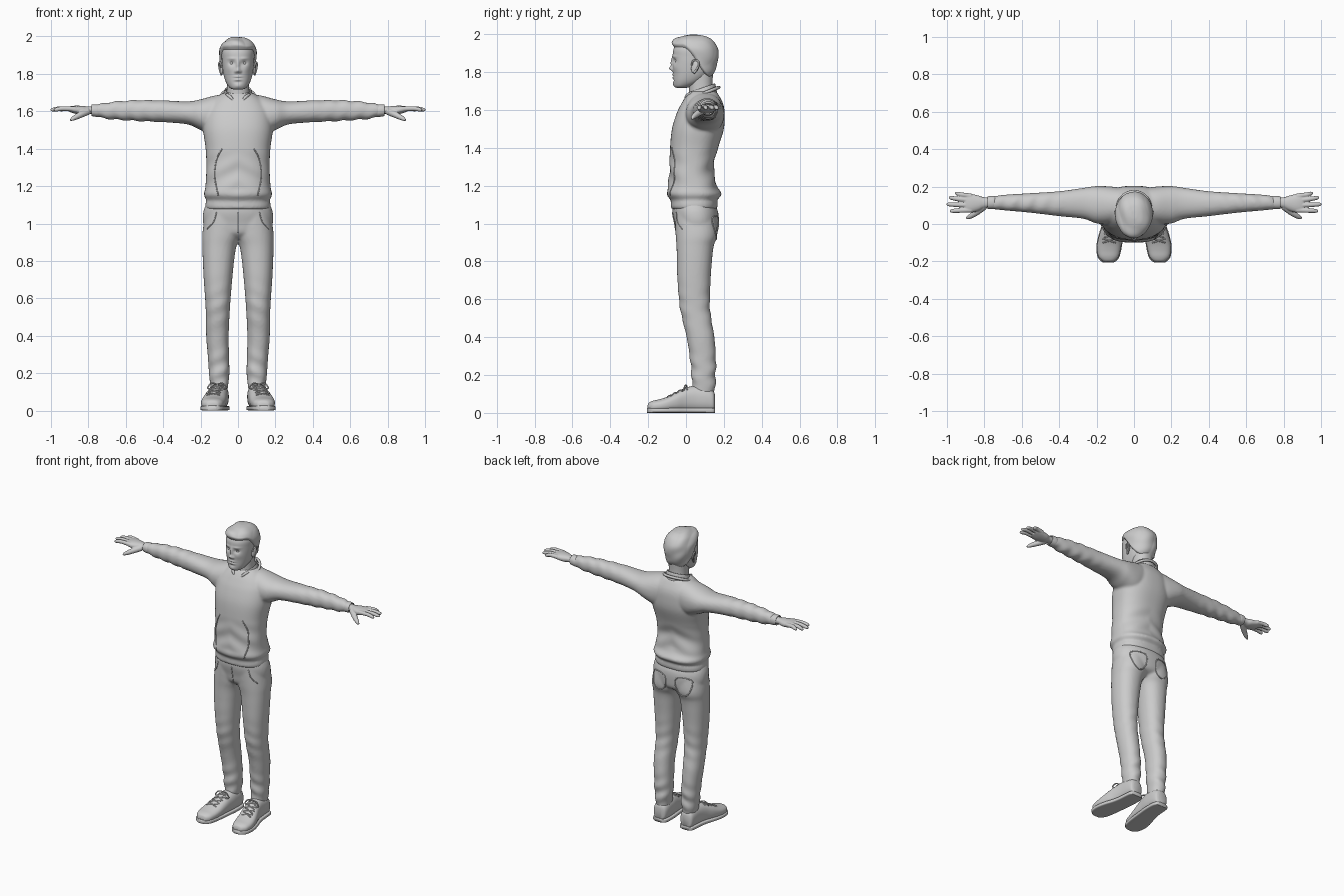
import bpy, bmesh
from math import sin, cos, pi, exp, copysign
from mathutils import Vector
from mathutils.bvhtree import BVHTree


def spline(pts, steps, closed=False):
    """Catmull-Rom interpolation of equal-length tuples."""
    n, out = len(pts), []
    get = (lambda i: pts[i % n]) if closed else (lambda i: pts[max(0, min(n - 1, i))])
    for i in range(n if closed else n - 1):
        q = [get(i + k) for k in (-1, 0, 1, 2)]
        for s in range(steps):
            t = s / steps
            out.append(tuple(0.5 * (2 * b + (c - a) * t + (2 * a - 5 * b + 4 * c - d) * t * t
                                    + (3 * b - a - 3 * c + d) * t ** 3) for a, b, c, d in zip(*q)))
    return out if closed else out + [tuple(pts[-1])]


def skin(bm, rings, closed=False):
    vs = [[bm.verts.new(c) for c in r] for r in rings]
    n = len(vs[0])
    for a, b in zip(vs, vs[1:] + vs[:1] if closed else vs[1:]):
        for i in range(n):
            bm.faces.new((a[i], a[(i + 1) % n], b[(i + 1) % n], b[i]))
    if not closed:
        bm.faces.new(vs[0][::-1])
        bm.faces.new(vs[-1])


def loft(bm, axis, secs, p=2.2, n=48, steps=6):
    """Superellipse sections (t, a0, a1, b0, b1) stacked along an axis."""
    def sp(v):
        return copysign(abs(v) ** (2 / p), v)
    rings = []
    for t, a0, a1, b0, b1 in spline(secs, steps):
        ring = []
        for i in range(n):
            g = 2 * pi * i / n
            u = (a0 + a1) / 2 + (a1 - a0) / 2 * sp(cos(g))
            v = (b0 + b1) / 2 + (b1 - b0) / 2 * sp(sin(g))
            ring.append({'x': (t, u, v), 'y': (u, t, v), 'z': (u, v, t)}[axis])
        rings.append(ring)
    skin(bm, rings)


def tube(bm, pts, r, n=8, steps=5, closed=False):
    """Round tube through points; r is one radius or one per point."""
    rs = r if isinstance(r, (list, tuple)) else [r] * len(pts)
    path = spline([tuple(p) + (q,) for p, q in zip(pts, rs)], steps, closed)
    P, rings, nor = [Vector(q[:3]) for q in path], [], None
    for i, c in enumerate(P):
        a, b = (P[i - 1], P[(i + 1) % len(P)]) if closed else (P[max(i - 1, 0)], P[min(i + 1, len(P) - 1)])
        t = (b - a).normalized()
        nor = nor or t.orthogonal()
        nor = (nor - t * nor.dot(t)).normalized()
        bi = t.cross(nor)
        rings.append([c + path[i][3] * (nor * cos(2 * pi * k / n) + bi * sin(2 * pi * k / n)) for k in range(n)])
    skin(bm, rings, closed)


def mirror(bm):
    d = bmesh.ops.duplicate(bm, geom=bm.verts[:] + bm.edges[:] + bm.faces[:])
    for v in d['geom']:
        if isinstance(v, bmesh.types.BMVert):
            v.co.x *= -1


def finish(name, bm, voxel=0, smooth=0):
    bmesh.ops.recalc_face_normals(bm, faces=bm.faces[:])
    for f in bm.faces:
        f.smooth = True
    me = bpy.data.meshes.new(name)
    bm.to_mesh(me)
    bm.free()
    ob = bpy.data.objects.new(name, me)
    bpy.context.collection.objects.link(ob)
    if voxel:
        m = ob.modifiers.new("blend", 'REMESH')
        m.mode, m.voxel_size, m.use_smooth_shade = 'VOXEL', voxel, True
        s = ob.modifiers.new("soften", 'SMOOTH')
        s.factor, s.iterations = 0.5, smooth
    bpy.context.view_layer.update()
    return ob


def seam(bm, target, pts, d, r, closed=False):
    """Tube laid on a surface by casting points along d."""
    tree = BVHTree.FromObject(target, bpy.context.evaluated_depsgraph_get())
    d = Vector(d)
    hits = [tree.ray_cast(Vector(p) - d, d)[0] for p in spline(pts, 5, closed)]
    hits = [h for h in hits if h]
    if len(hits) > 2:
        tube(bm, hits, r, 6, 1, closed)


def sym(rows):
    return [(z, -w, w, y0, y1) for z, w, y0, y1 in rows]


# sweater: sleeves and body blended together
bm = bmesh.new()
loft(bm, 'x', [(.05, .02, .19, 1.5, 1.69), (.12, 0, .2, 1.47, 1.685), (.2, .003, .203, 1.5, 1.664),
               (.27, .028, .193, 1.53, 1.653), (.4, .042, .175, 1.542, 1.658), (.55, .06, .165, 1.549, 1.659),
               (.68, .072, .157, 1.558, 1.65), (.74, .078, .15, 1.567, 1.638), (.765, .083, .147, 1.576, 1.632)],
     steps=10)
for v in bm.verts:
    v.co.z += .0035 * sin(75 * v.co.x + 30 * v.co.y) * max(0, min(1, (v.co.x - .35) / .2))
mirror(bm)
body = bmesh.new()
loft(bm, 'z', sym([(1.075, .166, -.07, .158), (1.085, .174, -.08, .166), (1.112, .173, -.08, .167),
                   (1.125, .169, -.082, .165), (1.155, .182, -.102, .187), (1.2, .174, -.094, .163),
                   (1.3, .169, -.086, .146), (1.4, .173, -.084, .17), (1.5, .186, -.074, .2),
                   (1.58, .18, -.05, .204), (1.63, .16, -.026, .197), (1.67, .122, -.002, .178),
                   (1.695, .085, .02, .16), (1.70, .06, .04, .14)]), 2.4, 72, 8)
body.free()
for v in bm.verts:
    if abs(v.co.x) < .19 and 1.12 < v.co.z < 1.4:
        k = sin((v.co.z - 1.12) / .28 * pi)
        v.co.y += .004 * k * sin(55 * v.co.z + 28 * abs(v.co.x))
sweater = finish("sweater", bm, .008, 4)

# sweater side-pocket seams, hem line and neckband
bm = bmesh.new()
for s in (-1, 1):
    seam(bm, sweater, [(s * .085, 0, 1.4), (s * .115, 0, 1.34), (s * .125, 0, 1.25), (s * .105, 0, 1.15)],
         (0, 1, 0), .0035)
ring = [2 * pi * i / 24 for i in range(24)]
tube(bm, [(.088 * cos(a), .083 + .09 * sin(a), 1.683 + .036 * sin(a)) for a in ring], .009, closed=True, steps=2)
finish("sweater_seams", bm)

# shirt collar with two points
bm = bmesh.new()
loft(bm, 'z', sym([(1.665, .08, .005, .165), (1.69, .078, .008, .16), (1.712, .073, .012, .155),
                   (1.718, .069, .016, .151), (1.70, .064, .022, .146)]), 2)
for v in bm.verts:
    v.co.z += (v.co.y - .09) * .35
for s in (-1, 1):
    tube(bm, [(s * .06, .03, 1.69), (s * .04, .005, 1.675), (s * .02, -.006, 1.652)], [.008, .009, .003])
finish("shirt_collar", bm)

# cuffs
bm = bmesh.new()
loft(bm, 'x', [(.735, .085, .145, 1.575, 1.632), (.75, .08, .15, 1.57, 1.637), (.775, .08, .149, 1.573, 1.637),
               (.783, .083, .146, 1.576, 1.634), (.775, .09, .14, 1.583, 1.627)])
mirror(bm)
finish("cuffs", bm)

# hands
bm = bmesh.new()
loft(bm, 'x', [(.75, .09, .14, 1.585, 1.627), (.8, .085, .142, 1.585, 1.626), (.83, .071, .152, 1.581, 1.629),
               (.87, .061, .16, 1.587, 1.63), (.9, .064, .161, 1.597, 1.626), (.91, .075, .15, 1.602, 1.62)], n=32)
for y, tip, ty in ((.15, .957, .163), (.126, .99, .14), (.1, 1.002, .105), (.074, .985, .07)):
    mx, my = (.885 + tip) / 2, (y + ty) / 2
    tube(bm, [(.87, y, 1.612), (mx, my, 1.615), (tip - .012, ty, 1.609), (tip, ty, 1.607)],
         [.0135, .0125, .0105, .005], 12)
tube(bm, [(.80, .095, 1.6), (.845, .06, 1.58), (.88, .038, 1.562), (.897, .031, 1.552)], [.019, .017, .012, .005], 12)
mirror(bm)
finish("hands", bm, .0035, 3)

# trousers: legs and hips blended together
bm = bmesh.new()
loft(bm, 'z', [(.1, .057, .143, .037, .15), (.15, .051, .15, .031, .155), (.2, .046, .155, .03, .157),
               (.3, .048, .162, .019, .157), (.4, .05, .17, .003, .15), (.55, .043, .173, -.031, .127),
               (.7, .031, .183, -.045, .13), (.8, .021, .188, -.048, .137), (.88, .008, .19, -.05, .146),
               (.95, -.02, .19, -.055, .166), (1.09, -.04, .17, -.06, .15)], steps=9)
for v in bm.verts:
    k = exp(-((v.co.z - .2) / .1) ** 2) + .5 * exp(-((v.co.z - .55) / .1) ** 2)
    v.co.y += .005 * k * sin(70 * v.co.z + 30 * v.co.x)
mirror(bm)
loft(bm, 'z', sym([(.92, .07, -.02, .12), (.95, .16, -.05, .163), (1.0, .186, -.06, .172),
                   (1.06, .186, -.072, .17), (1.11, .168, -.07, .15)]))
trousers = finish("trousers", bm, .008, 4)

# back pockets, front pocket edges and fly seam
bm = bmesh.new()
for s in (-1, 1):
    seam(bm, trousers, [(s * x, 0, z) for x, z in ((.045, 1.03), (.045, .95), (.09, .915), (.135, .95), (.14, 1.03))],
         (0, -1, 0), .004, True)
    seam(bm, trousers, [(s * .115, 0, 1.06), (s * .13, 0, 1.01), (s * .165, 0, .97)], (0, 1, 0), .003)
seam(bm, trousers, [(0, 0, 1.06), (0, 0, 1.0), (0, 0, .95)], (0, 1, 0), .003)
finish("trouser_seams", bm)

# shoes and soles
shoe = [(-.203, .115, .16, .012, .04), (-.196, .1, .172, .006, .054), (-.175, .083, .19, .004, .064),
        (-.14, .073, .197, .004, .072), (-.1, .066, .195, .004, .085), (-.05, .06, .183, .004, .11),
        (0, .055, .166, .004, .133), (.05, .05, .156, .004, .143), (.11, .05, .151, .004, .138),
        (.142, .058, .145, .006, .12), (.152, .075, .13, .01, .1)]
bm = bmesh.new()
loft(bm, 'y', shoe, 2.4)
mirror(bm)
shoes = finish("shoes", bm)
bm = bmesh.new()
loft(bm, 'y', [(y * 1.015, a - .004, b + .004, 0, .026) for y, a, b, _, _ in shoe], 5)
mirror(bm)
finish("soles", bm)

# laces with bows
bm = bmesh.new()
for i in range(4):
    y, c = -.1 + .028 * i, .132 - .006 * i
    for s in (-1, 1):
        seam(bm, shoes, [(c - s * .034, y, 0), (c, y + .01, 0), (c + s * .034, y + .022, 0)], (0, 0, -1), .004)
for s in (-1, 1):
    tube(bm, [(.112, .005, .138), (.112 + s * .03, -.005, .145), (.112 + s * .05, -.012, .122),
              (.112 + s * .03, -.02, .118)], .004, 6, closed=True)
mirror(bm)
finish("laces", bm)

# head and neck
skull = sym([(1.716, .02, -.048, .0), (1.724, .042, -.06, .03), (1.75, .062, -.066, .085), (1.79, .076, -.068, .128),
             (1.84, .084, -.07, .15), (1.88, .087, -.069, .157), (1.92, .087, -.066, .155), (1.955, .073, -.046, .135),
             (1.975, .046, -.01, .105), (1.982, .02, .025, .075), (1.983, .004, .047, .053)])
# x, z, width, height, depth of each facial form
forms = [(0, 1.85, .009, .03, .011), (0, 1.818, .012, .011, .017), (.013, 1.812, .007, .007, .007),
         (.033, 1.858, .017, .012, -.01), (.033, 1.882, .024, .007, .004), (0, 1.785, .02, .005, .006),
         (0, 1.769, .017, .005, .006), (0, 1.777, .022, .003, -.004), (.045, 1.825, .02, .02, .004),
         (0, 1.735, .02, .012, .005), (0, 1.756, .02, .006, -.003)]
bm = bmesh.new()
loft(bm, 'z', skull, 2.25, 144, 10)
for v in bm.verts:
    if v.co.y < .02:
        x, z = abs(v.co.x), v.co.z
        v.co.y -= sum(a * exp(-((x - cx) / sx) ** 2 - ((z - cz) / sz) ** 2) for cx, cz, sx, sz, a in forms)
finish("head", bm)
bm = bmesh.new()
loft(bm, 'z', sym([(1.6, .07, .01, .16), (1.68, .062, .016, .146), (1.74, .06, .015, .14), (1.82, .062, .01, .145)]))
finish("neck", bm)

# eyes and ears
bm = bmesh.new()
bmesh.ops.create_uvsphere(bm, u_segments=20, v_segments=12, radius=.0125)
bmesh.ops.translate(bm, verts=bm.verts, vec=(.033, -.0455, 1.857))
mirror(bm)
finish("eyes", bm)
bm = bmesh.new()
bmesh.ops.create_uvsphere(bm, u_segments=20, v_segments=12, radius=1)
for v in bm.verts:
    x, y, z = v.co
    v.co = (.088 + .008 * x + .005 * y, .048 + .02 * y + .006 * z, 1.828 + .034 * z)
tube(bm, [(.088, .03, 1.835), (.095, .038, 1.859), (.1, .06, 1.86), (.101, .068, 1.84), (.095, .055, 1.812),
          (.088, .042, 1.795)], [.004, .005, .005, .005, .005, .006])
mirror(bm)
finish("ears", bm)

# hair: the skull pushed outward above a hairline, combed into strands
bm = bmesh.new()
loft(bm, 'z', skull, 2.25, 144, 10)


def ramp(t):
    t = max(0, min(1, t))
    return t * t * (3 - 2 * t)


for v in bm.verts:
    x, y, z = v.co
    d = Vector((x, y - .045, z - 1.85)).normalized()
    front = -(y - .045) / (Vector((x, y - .045)).length + 1e-6)
    m = ramp((z - 1.77 - .155 * ramp((front + 1) / 1.7)) / .014)
    comb = .6 * abs(sin(45 * x + 14 * y + 6 * z)) + .4 * sin(70 * z + 45 * y + 40 * x)
    quiff = .011 * exp(-((x + .015) / .05) ** 2 - ((y + .05) / .04) ** 2 - ((z - 1.955) / .03) ** 2)
    v.co += d * (m * (.0125 + .004 * comb + quiff) - .012 * (1 - m))
    v.co.z = min(v.co.z, 2.0)
finish("hair", bm)
